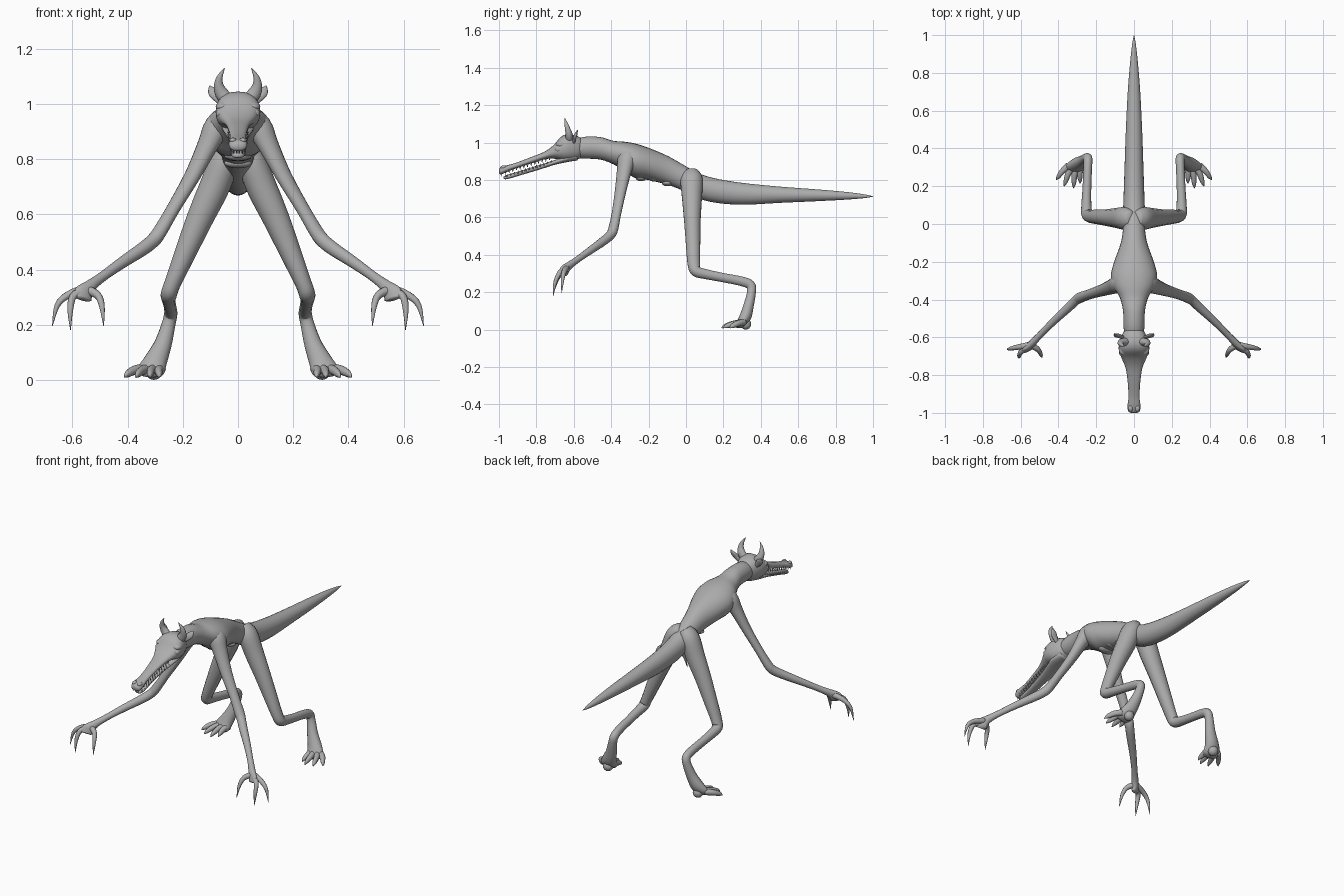
import bpy, bmesh, math
from mathutils import Vector

hide = bpy.data.materials.new("grey hide")
hide.diffuse_color = (0.42, 0.42, 0.42, 1)


def finish(name, bm):
    bmesh.ops.recalc_face_normals(bm, faces=bm.faces)
    me = bpy.data.meshes.new(name)
    bm.to_mesh(me)
    bm.free()
    me.materials.append(hide)
    for p in me.polygons:
        p.use_smooth = True
    ob = bpy.data.objects.new(name, me)
    bpy.context.collection.objects.link(ob)
    return ob


def spline(rows, steps):
    """Catmull-Rom resampling of rows of numbers."""
    pts = [Vector(r) for r in rows]
    pts = [pts[0]] + pts + [pts[-1]]
    out = []
    for i in range(1, len(pts) - 2):
        a, b, c, d = pts[i - 1:i + 3]
        for s in range(steps):
            t = s / steps
            out.append(0.5 * (2 * b + (c - a) * t + (2 * a - 5 * b + 4 * c - d) * t * t
                              + (3 * b - a - 3 * c + d) * t ** 3))
    return out + [pts[-2]]


def skin(bm, rings):
    loops = [[bm.verts.new(p) for p in r] for r in rings]
    n = len(loops[0])
    for a, b in zip(loops, loops[1:]):
        for i in range(n):
            bm.faces.new((a[i], a[(i + 1) % n], b[(i + 1) % n], b[i]))
    bm.faces.new(loops[0])
    bm.faces.new(loops[-1])


def loft_y(name, rows, n=24, steps=4, power=1.0):
    """Body section rows: y, half width, top z, bottom z."""
    rings = []
    for y, w, t, b in spline(rows, steps):
        ring = []
        for i in range(n):
            a = 2 * math.pi * i / n
            c, s = math.cos(a), math.sin(a)
            ring.append((w * math.copysign(abs(c) ** power, c), y,
                         (t + b) / 2 + (t - b) / 2 * math.copysign(abs(s) ** power, s)))
        rings.append(ring)
    bm = bmesh.new()
    skin(bm, rings)
    return finish(name, bm)


def tube(name, rows, side, n=14, steps=4, axis=(1, 0, 0)):
    """Limb rows: x, y, z, radius along axis, radius across it."""
    pts = spline(rows, steps)
    rings = []
    for i, p in enumerate(pts):
        t = (pts[min(i + 1, len(pts) - 1)] - pts[max(i - 1, 0)])
        t = Vector(t[:3]).normalized()
        u = Vector(axis)
        u = (u - t * u.dot(t)).normalized()
        v = t.cross(u)
        c = Vector(p[:3])
        ring = []
        for k in range(n):
            a = 2 * math.pi * k / n
            q = c + u * max(p[3], .001) * math.cos(a) + v * max(p[4], .001) * math.sin(a)
            ring.append((q.x * side, q.y, q.z))
        rings.append(ring)
    bm = bmesh.new()
    skin(bm, rings)
    return finish(name, bm)


def ball(name, loc, size):
    bm = bmesh.new()
    bmesh.ops.create_uvsphere(bm, u_segments=16, v_segments=10, radius=1)
    for v in bm.verts:
        v.co = Vector(loc) + Vector([v.co[i] * size[i] for i in range(3)])
    return finish(name, bm)


# neck, ribcage, hips and tail in one sweep
loft_y("body_and_tail", [
    (-.62, .045, 1.00, .92), (-.55, .055, 1.03, .915), (-.46, .058, 1.03, .91),
    (-.39, .075, 1.01, .885), (-.33, .108, 1.005, .85), (-.27, .122, .995, .81),
    (-.20, .105, .972, .80), (-.10, .070, .93, .775), (-.02, .058, .885, .745),
    (.06, .058, .84, .705), (.15, .055, .81, .68), (.30, .050, .785, .668),
    (.50, .043, .765, .678), (.70, .033, .75, .687), (.85, .021, .737, .695),
    (.95, .010, .724, .703), (1.0, .001, .713, .711)])

# skull and long upper jaw
loft_y("skull_and_snout", [
    (-.545, .035, 1.01, .93), (-.58, .060, 1.035, .91), (-.63, .078, 1.045, .90),
    (-.67, .080, 1.03, .905), (-.71, .066, .985, .915), (-.76, .045, .95, .91),
    (-.83, .034, .922, .888), (-.91, .029, .892, .862), (-.96, .034, .878, .842),
    (-.99, .031, .868, .83), (-1.0, .018, .858, .838)], power=.85)

# lower jaw
loft_y("lower_jaw", [
    (-.58, .045, .95, .905), (-.64, .058, .935, .895), (-.70, .047, .908, .882),
    (-.78, .033, .882, .857), (-.88, .026, .851, .827), (-.94, .027, .832, .809),
    (-.965, .020, .824, .804), (-.975, .008, .818, .808)], power=.85)

# rows of teeth along both jaws
bm = bmesh.new()
for s in (-1, 1):
    for i in range(13):
        f = i / 12
        y = -.965 + .235 * f
        x = s * (.022 + .013 * f)
        up = .843 + .073 * f
        low = .822 + .074 * f
        for base, tip, dy in ((up + .006, up - .013, 0), (low - .006, low + .012, .009)):
            ring = [bm.verts.new((x + .005 * math.cos(k * math.pi / 2),
                                  y + dy + .006 * math.sin(k * math.pi / 2), base))
                    for k in range(4)]
            top = bm.verts.new((x, y + dy, tip))
            bm.faces.new(ring)
            for k in range(4):
                bm.faces.new((ring[k], ring[(k + 1) % 4], top))
for x in (-.015, -.005, .005, .015):
    for y, base, tip in ((-.988, .84, .818), (-.963, .815, .836)):
        ring = [bm.verts.new((x + .005 * math.cos(k * math.pi / 2),
                              y + .005 * math.sin(k * math.pi / 2), base)) for k in range(4)]
        top = bm.verts.new((x, y, tip))
        bm.faces.new(ring)
        for k in range(4):
            bm.faces.new((ring[k], ring[(k + 1) % 4], top))
finish("teeth", bm)

for s, tag in ((-1, "left"), (1, "right")):
    # head details
    ball("eye_" + tag, (s * .062, -.68, .965), (.018, .022, .018))
    ball("brow_" + tag, (s * .055, -.665, .99), (.026, .03, .018))
    ball("nostril_bump_" + tag, (s * .018, -.975, .868), (.013, .018, .01))
    tube("horn_" + tag, [
        (.035, -.625, 1.01, .026, .022), (.060, -.625, 1.04, .024, .020),
        (.070, -.632, 1.07, .017, .015), (.065, -.640, 1.10, .010, .010),
        (.048, -.648, 1.13, .001, .001)], s)
    tube("ear_" + tag, [
        (.055, -.60, 1.0, .010, .008), (.075, -.595, 1.025, .018, .009),
        (.092, -.588, 1.045, .018, .008), (.103, -.58, 1.066, .002, .002)], s, n=10)

    # front limb
    tube("arm_" + tag, [
        (.03, -.30, .945, .045, .05), (.075, -.315, .915, .048, .052),
        (.110, -.33, .85, .036, .042), (.165, -.35, .74, .027, .033),
        (.235, -.372, .62, .023, .027), (.285, -.39, .535, .025, .028),
        (.308, -.405, .505, .026, .025), (.345, -.44, .475, .025, .024),
        (.42, -.51, .425, .021, .020), (.49, -.58, .375, .018, .017),
        (.535, -.628, .34, .023, .019), (.56, -.655, .31, .038, .017),
        (.562, -.668, .293, .03, .010)], s, axis=(.8, -.6, 0))
    fingers = (
        ((.545, -.64, .325), (.508, -.665, .306), (.493, -.69, .265), (.487, -.708, .195)),
        ((.56, -.65, .32), (.598, -.677, .302), (.608, -.70, .25), (.607, -.71, .18)),
        ((.55, -.64, .33), (.615, -.652, .308), (.655, -.66, .27), (.673, -.665, .195)))
    for i, f in enumerate(fingers):
        tube(f"finger_{i + 1}_{tag}", [(*p, r, r) for p, r in
                                       zip(f, (.018, .014, .010, .001))], s, n=10)

    # hind limb
    tube("hind_leg_" + tag, [
        (.015, .03, .845, .03, .04), (.045, .03, .80, .052, .060),
        (.085, .032, .70, .055, .054), (.140, .034, .58, .048, .045),
        (.195, .038, .45, .038, .039), (.237, .042, .35, .030, .034),
        (.250, .055, .312, .030, .030), (.252, .11, .296, .026, .027),
        (.249, .20, .278, .023, .025), (.245, .30, .258, .023, .026),
        (.244, .345, .238, .024, .026), (.252, .35, .20, .025, .024),
        (.272, .335, .13, .032, .028), (.298, .318, .07, .042, .032),
        (.315, .295, .035, .050, .025), (.322, .27, .022, .04, .014)], s)
    toes = ((.412, .235), (.37, .20), (.32, .19), (.285, .215))
    for i, (x, y) in enumerate(toes):
        bx = .355 - .022 * i
        tube(f"toe_{i + 1}_{tag}", [
            (bx - .01, .31, .04, .018, .018), (bx * .6 + x * .4, .31 * .6 + y * .4, .034, .016, .017),
            (bx * .2 + x * .8, .31 * .2 + y * .8, .021, .011, .013),
            (x, y, .010, .002, .003)], s, n=10)
    ball("heel_" + tag, (s * .305, .32, .03), (.03, .028, .03))

# small ridges under the belly
for i, (y, z) in enumerate(((-.24, .812), (-.17, .81), (-.10, .785))):
    ball(f"belly_ridge_{i + 1}", (0, y, z), (.05, .03, .018))
